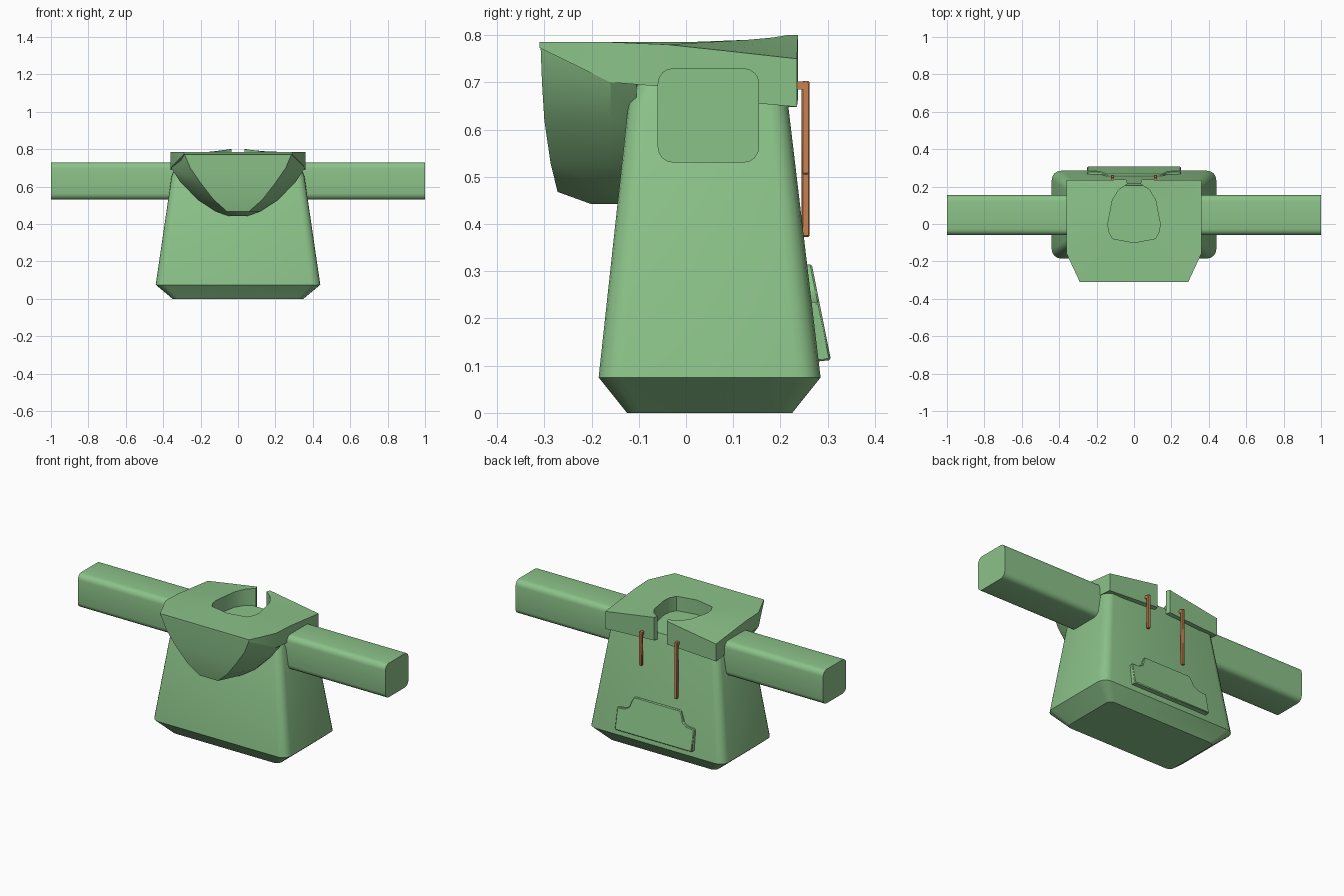
import bpy, bmesh, math

if "Cube" in bpy.data.objects:
    bpy.data.objects.remove(bpy.data.objects["Cube"])


def material(name, rgb):
    m = bpy.data.materials.new(name)
    m.diffuse_color = (*rgb, 1)
    m.use_nodes = True
    m.node_tree.nodes["Principled BSDF"].inputs["Base Color"].default_value = m.diffuse_color
    return m


GREEN = material("soft green", (0.26, 0.54, 0.25))
ORANGE = material("cord orange", (0.58, 0.22, 0.08))


def finish(name, bm, mat, bevel=0.0, segments=3, angle=35):
    bmesh.ops.recalc_face_normals(bm, faces=bm.faces)
    mesh = bpy.data.meshes.new(name)
    bm.to_mesh(mesh)
    bm.free()
    mesh.materials.append(mat)
    ob = bpy.data.objects.new(name, mesh)
    bpy.context.collection.objects.link(ob)
    if bevel:
        mod = ob.modifiers.new("rounding", 'BEVEL')
        mod.width, mod.segments = bevel, segments
        mod.limit_method = 'ANGLE'
    bpy.ops.object.select_all(action='DESELECT')
    ob.select_set(True)
    bpy.context.view_layer.objects.active = ob
    bpy.ops.object.shade_smooth_by_angle(angle=math.radians(angle))
    return ob


def loft(name, rings, mat, closed=False, **kw):
    """Skin rings of equal length; cap the ends, or join last to first."""
    bm = bmesh.new()
    vs = [[bm.verts.new(p) for p in r] for r in rings]
    n = len(vs[0])
    for a, b in zip(vs, vs[1:]):
        for i in range(n):
            bm.faces.new((a[i], a[(i + 1) % n], b[(i + 1) % n], b[i]))
    if not closed:
        bm.faces.new(vs[0])
        bm.faces.new(vs[-1])
    return finish(name, bm, mat, **kw)


def box(name, lo, hi, mat, **kw):
    rings = [[(lo[0], lo[1], z), (hi[0], lo[1], z), (hi[0], hi[1], z), (lo[0], hi[1], z)]
             for z in (lo[2], hi[2])]
    return loft(name, rings, mat, **kw)


def rounded_ring(hx, y0, y1, z, r, steps=4):
    pts = []
    for cx, cy, a0 in ((hx - r, y1 - r, 0), (r - hx, y1 - r, 90),
                       (r - hx, y0 + r, 180), (hx - r, y0 + r, 270)):
        for k in range(steps + 1):
            a = math.radians(a0 + 90 * k / steps)
            pts.append((cx + r * math.cos(a), cy + r * math.sin(a), z))
    return pts


# Tapered torso with a chamfered hem and shoulders
loft("torso", [rounded_ring(0.35, -0.125, 0.225, 0.0, 0.03),
               rounded_ring(0.44, -0.185, 0.285, 0.075, 0.05),
               rounded_ring(0.355, -0.122, 0.216, 0.655, 0.04),
               rounded_ring(0.335, -0.10, 0.205, 0.70, 0.035)], GREEN)

# Straight sleeves: rounded cross-section, flat cuffs
for side, label in ((1, "right"), (-1, "left")):
    section = [(y, x + 0.63) for x, y, _ in rounded_ring(0.1, -0.06, 0.155, 0, 0.033)]
    loft(label + "_sleeve", [[(side * x, y, z) for y, z in section]
                             for x in (0.30, 1.0)], GREEN)

# Hanging hood pouch: z, side half width, side y, rear half width, rear y
levels = [(0.442, 0.05, -0.14, 0.03, -0.20), (0.468, 0.12, -0.15, 0.06, -0.272),
          (0.53, 0.215, -0.16, 0.13, -0.287), (0.62, 0.305, -0.16, 0.20, -0.30),
          (0.70, 0.358, -0.16, 0.255, -0.305), (0.778, 0.358, -0.16, 0.288, -0.308)]
pouch = []
for z, sw, sy, rw, ry in levels:
    half = [(sw, -0.105), (sw, sy), (rw, ry)]
    pouch.append([(x, y, z) for x, y in half] + [(-x, y, z) for x, y in reversed(half)])
loft("hood_pouch", pouch, GREEN, angle=30)

# Hood collar, open at the slit: inner x, y, outer x, y, inner z, outer z, lower z
collar = [(0.035, 0.215, 0.042, 0.237, 0.80, 0.80, 0.665),
          (0.08, 0.185, 0.36, 0.235, 0.795, 0.75, 0.648),
          (0.115, 0.13, 0.36, 0.10, 0.79, 0.765, 0.66),
          (0.14, 0.0, 0.36, -0.04, 0.785, 0.78, 0.69),
          (0.135, -0.04, 0.36, -0.16, 0.785, 0.785, 0.70),
          (0.115, -0.078, 0.29, -0.31, 0.785, 0.785, 0.773),
          (0.0, -0.10, 0.0, -0.31, 0.785, 0.785, 0.773)]


def collar_ring(row, s):
    ix, iy, ox, oy, iz, oz, low = row
    return [(s * ix, iy, iz), (s * ox, oy, oz), (s * ox, oy, low), (s * ix, iy, min(low, 0.69))]


loft("hood_collar", [collar_ring(r, 1) for r in collar]
     + [collar_ring(r, -1) for r in reversed(collar[:-1])], GREEN, angle=30)

# Front pocket: sloped plate with scooped upper corners
half = [(0.25, 0.112), (0.25, 0.235), (0.20, 0.24), (0.175, 0.255), (0.165, 0.285), (0.15, 0.315)]
outline = half + [(-x, z) for x, z in reversed(half)]
slope = lambda z: 0.307 - 0.2 * (z - 0.112)
loft("pocket", [[(x, slope(z) - d, z - 0.004 * (d > 0)) for x, z in outline]
                for d in (0.035, 0.0)], GREEN, bevel=0.004, segments=1)

# Drawstrings: a short peg out of the collar and a hanging cord
for x, low, label in ((0.115, 0.505, "short"), (-0.115, 0.373, "long")):
    box(label + "_cord", (x - 0.009, 0.245, low), (x + 0.009, 0.262, 0.703), ORANGE,
        bevel=0.003, segments=1)
    box(label + "_cord_peg", (x - 0.009, 0.215, 0.685), (x + 0.009, 0.25, 0.702), ORANGE)
